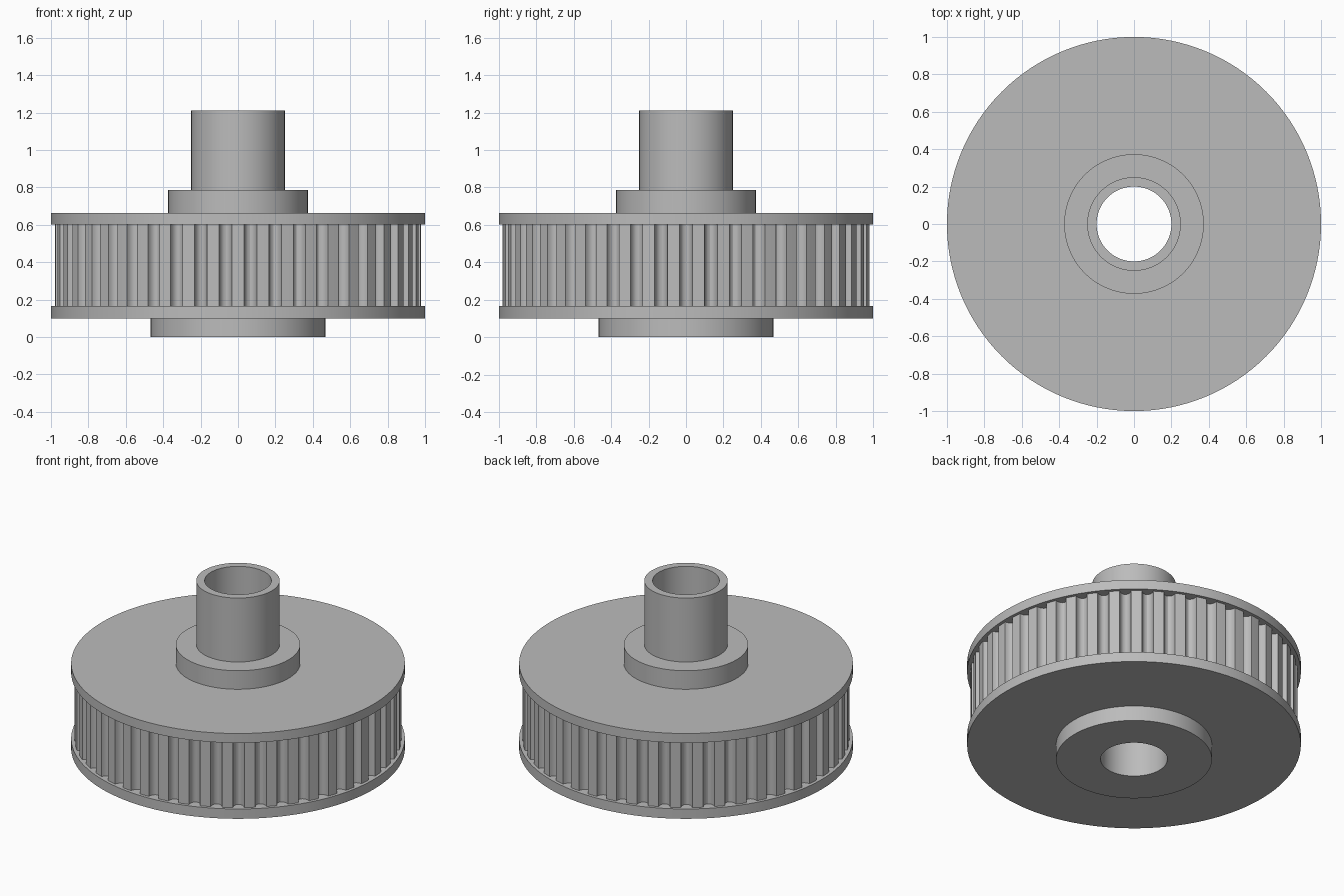
import bpy, bmesh
from math import sin, cos, pi, radians

if "Cube" in bpy.data.objects:
    bpy.data.objects.remove(bpy.data.objects["Cube"])

grey = bpy.data.materials.new("machined_grey")
grey.use_nodes = True
colour = (0.5, 0.5, 0.5, 1)
grey.diffuse_color = colour
grey.node_tree.nodes["Principled BSDF"].inputs["Base Color"].default_value = colour

BORE = 0.2
TEETH = 46
TOOTH_RADIUS = 0.98
GROOVE_DEPTH = 0.045
GROOVE_HALF = 0.034


def circle(radius, steps=128):
    return [(radius, 2 * pi * i / steps) for i in range(steps)]


def toothed_outline(arc_steps=8):
    """Round-bottomed grooves separated by narrow lands."""
    points = []
    pitch = 2 * pi / TEETH
    for i in range(TEETH):
        middle = i * pitch
        for k in range(arc_steps + 1):
            t = pi * k / arc_steps
            points.append((TOOTH_RADIUS - GROOVE_DEPTH * sin(t),
                           middle - GROOVE_HALF / TOOTH_RADIUS * cos(t)))
        points.append((TOOTH_RADIUS, middle + pitch / 2))
    return points


def bored_part(name, outline, bottom, top):
    """Extrude a polar outline and pierce it with the shaft bore."""
    bm = bmesh.new()
    # The bore shares the outline's angles so the caps are clean quads
    loops = []
    for z in (bottom, top):
        for pts in (outline, [(BORE, a) for r, a in outline]):
            loops.append([bm.verts.new((r * cos(a), r * sin(a), z)) for r, a in pts])
    low_out, low_in, high_out, high_in = loops
    n = len(outline)
    for a, b in ((low_out, high_out), (high_out, high_in),
                 (high_in, low_in), (low_in, low_out)):
        for i in range(n):
            j = (i + 1) % n
            bm.faces.new((a[i], a[j], b[j], b[i]))
    bmesh.ops.recalc_face_normals(bm, faces=bm.faces)
    mesh = bpy.data.meshes.new(name)
    bm.to_mesh(mesh)
    bm.free()
    mesh.materials.append(grey)
    obj = bpy.data.objects.new(name, mesh)
    bpy.context.collection.objects.link(obj)
    bpy.ops.object.select_all(action='DESELECT')
    obj.select_set(True)
    bpy.context.view_layer.objects.active = obj
    bpy.ops.object.shade_smooth_by_angle(angle=radians(30))
    return obj


# Stack from the ground up
bored_part("lower_boss", circle(0.467), 0, 0.1)
bored_part("lower_flange", circle(1), 0.1, 0.165)
bored_part("toothed_rim", toothed_outline(), 0.165, 0.602)
bored_part("upper_flange", circle(1), 0.602, 0.664)
bored_part("hub_collar", circle(0.373), 0.664, 0.787)
bored_part("shaft_sleeve", circle(0.25), 0.787, 1.21)
